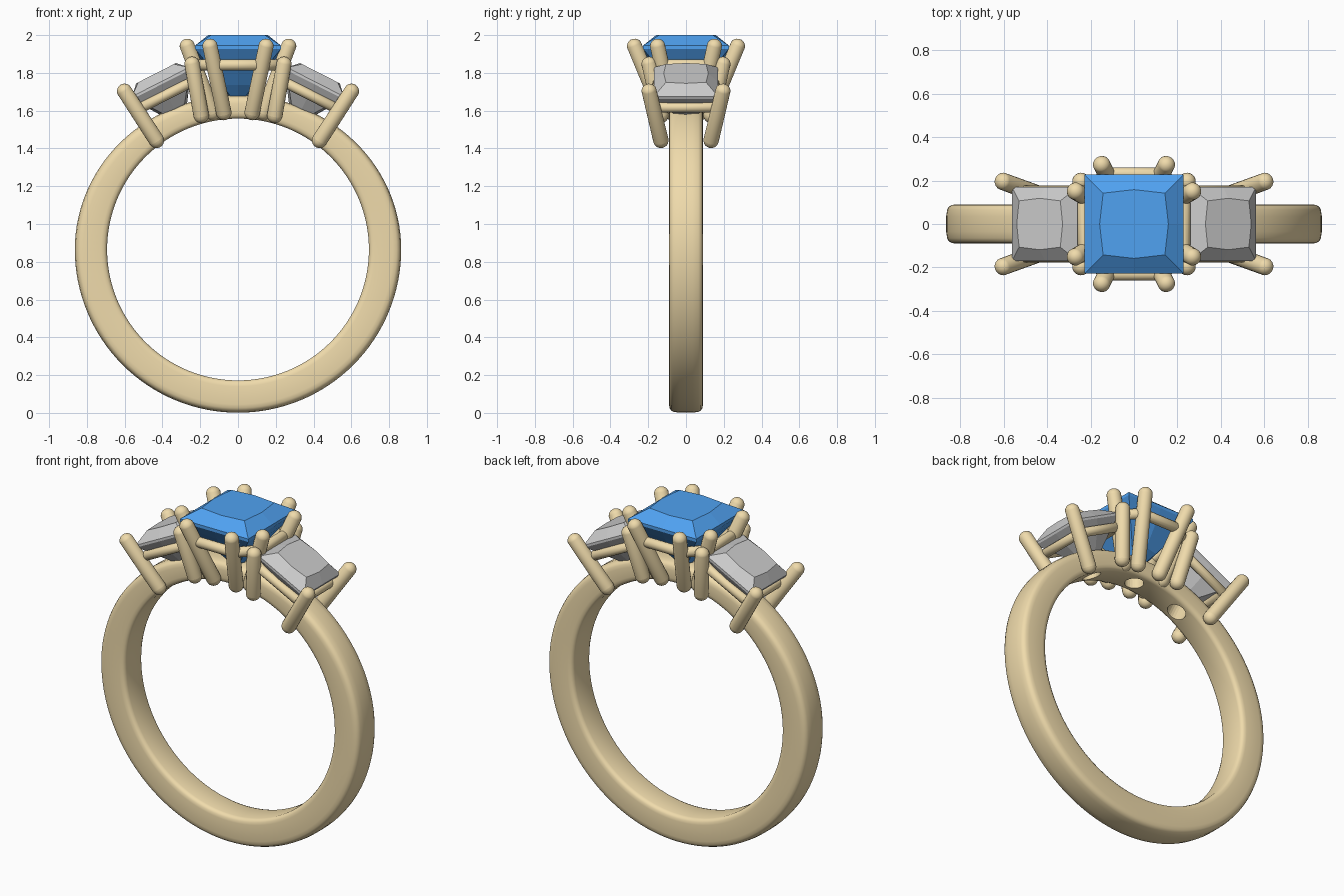
import bpy, bmesh, math
from mathutils import Vector, Matrix

if "Cube" in bpy.data.objects:
    bpy.data.objects.remove(bpy.data.objects["Cube"])


def material(name, rgb):
    m = bpy.data.materials.new(name)
    m.diffuse_color = (*rgb, 1)
    m.use_nodes = True
    m.node_tree.nodes["Principled BSDF"].inputs["Base Color"].default_value = m.diffuse_color
    return m


GOLD = material("gold", (0.87, 0.71, 0.41))
BLUE = material("blue_gem", (0.08, 0.36, 0.88))
CZ = 0.865      # height of the finger hole centre
TILT = math.radians(27)


def finish(name, bm, mat=None, smooth=None):
    bmesh.ops.recalc_face_normals(bm, faces=bm.faces[:])
    me = bpy.data.meshes.new(name)
    bm.to_mesh(me)
    bm.free()
    ob = bpy.data.objects.new(name, me)
    bpy.context.collection.objects.link(ob)
    if mat:
        me.materials.append(mat)
    if smooth:
        bpy.ops.object.select_all(action='DESELECT')
        ob.select_set(True)
        bpy.context.view_layer.objects.active = ob
        bpy.ops.object.shade_smooth_by_angle(angle=math.radians(smooth))
    return ob


def bridge(bm, a, b):
    n = len(a)
    for i in range(n):
        bm.faces.new((a[i], a[(i + 1) % n], b[(i + 1) % n], b[i]))


def capsule(name, top, bottom, r=0.041):
    """Round-ended rod between two points."""
    top, bottom = Vector(top), Vector(bottom)
    q = (top - bottom).to_track_quat('Z', 'Y')
    length = (top - bottom).length
    bm = bmesh.new()
    bmesh.ops.create_uvsphere(bm, u_segments=20, v_segments=12, radius=r)
    bmesh.ops.bisect_plane(bm, geom=bm.verts[:] + bm.edges[:] + bm.faces[:],
                           plane_co=(0, 0, 0), plane_no=(0, 0, 1))
    for v in bm.verts:
        if v.co.z > 1e-5:
            v.co.z += length
    bm.transform(Matrix.Translation(bottom) @ q.to_matrix().to_4x4())
    return finish(name, bm, GOLD, 50)


def rail(name, half, cut, r, matrix):
    """Round wire following a square with cut corners."""
    a, b = half, half - cut
    pts = [(a, -b), (a, b), (b, a), (-b, a), (-a, b), (-a, -b), (-b, -a), (b, -a)]
    cu = bpy.data.curves.new(name, 'CURVE')
    cu.dimensions = '3D'
    cu.bevel_depth = r
    cu.bevel_resolution = 4
    sp = cu.splines.new('POLY')
    sp.points.add(len(pts) - 1)
    for p, (x, y) in zip(sp.points, pts):
        p.co = (x, y, 0, 1)
    sp.use_cyclic_u = True
    ob = bpy.data.objects.new(name, cu)
    ob.matrix_world = matrix
    cu.materials.append(GOLD)
    bpy.context.collection.objects.link(ob)


def gem(name, half, matrix, mat=None, crown=0.055):
    """Square faceted stone, girdle at local z = 0."""
    k = half / 0.227
    # corner half width, mid-side half width, height
    levels = [(0.142, 0.158, crown / k), (0.227, 0.227, 0), (0.227, 0.227, -0.018),
              (0.185, 0.2, -0.07), (0.085, 0.105, -0.21)]
    bm = bmesh.new()
    rings = []
    for c, m, z in levels:
        pts = [(c, c), (0, m), (-c, c), (-m, 0), (-c, -c), (0, -m), (c, -c), (m, 0)]
        rings.append([bm.verts.new((x * k, y * k, z * k)) for x, y in pts])
    for a, b in zip(rings, rings[1:]):
        bridge(bm, a, b)
    bm.faces.new(rings[0])
    tip = bm.verts.new((0, 0, -0.32 * k))
    for i in range(8):
        bm.faces.new((rings[-1][i], rings[-1][(i + 1) % 8], tip))
    bm.transform(matrix)
    return finish(name, bm, mat)


# Band: rounded section swept round, thinner at the top
bm = bmesh.new()
loops = []
N = 128
for i in range(N):
    t = 2 * math.pi * i / N
    R = 0.865 - 0.048 * max(0, math.sin(t)) ** 2
    r = 0.693
    half = [(0.065, r), (0.079, r + 0.005), (0.087, r + 0.016), (0.09, r + 0.032),
            (0.09, R - 0.045), (0.087, R - 0.026), (0.079, R - 0.013), (0.065, R - 0.006), (0.035, R - 0.001)]
    prof = half + [(-y, d) for y, d in reversed(half)]
    loops.append([bm.verts.new((d * math.cos(t), y, CZ + d * math.sin(t))) for y, d in prof])
for i in range(N):
    bridge(bm, loops[i], loops[(i + 1) % N])
band = finish("band", bm, GOLD, 40)

# Openings in the band below each stone
bm = bmesh.new()
for ang in (-0.45, 0, 0.45):
    m = Matrix.Translation((0, 0, CZ)) @ Matrix.Rotation(ang, 4, 'Y') @ Matrix.Translation((0, 0, 0.75))
    bmesh.ops.create_cone(bm, cap_ends=True, segments=24, radius1=0.05, radius2=0.06, depth=0.3, matrix=m)
cutter = finish("opening_cutter", bm)
cutter.hide_render = True
cutter.hide_viewport = True
mod = band.modifiers.new("openings", 'BOOLEAN')
mod.object = cutter
mod.operation = 'DIFFERENCE'
mod.solver = 'EXACT'

# Centre stone, its rail and eight claws
gem("centre_stone", 0.227, Matrix.Translation((0, 0, 1.945)), BLUE)
rail("centre_rail", 0.232, 0.1, 0.03, Matrix.Translation((0, 0, 1.842)))
for sx in (-1, 1):
    for sy in (-1, 1):
        capsule("centre_claw", (sx * 0.148, sy * 0.272, 1.94), (sx * 0.075, sy * 0.125, 1.59))
        capsule("centre_claw", (sx * 0.268, sy * 0.15, 1.94), (sx * 0.135, sy * 0.075, 1.59))

# Tilted side stones with rails and four claws each
for s in (-1, 1):
    frame = Matrix.Translation((s * 0.41, 0, 1.752)) @ Matrix.Rotation(s * TILT, 4, 'Y')
    gem("side_stone", 0.17, frame, None, 0.052)
    rail("side_rail", 0.152, 0.02, 0.027, frame @ Matrix.Translation((0, 0, -0.075)))
    for sy in (-1, 1):
        capsule("side_outer_claw", (s * 0.6, sy * 0.195, 1.702), (s * 0.432, sy * 0.133, 1.443))
        capsule("side_inner_claw", (s * 0.243, sy * 0.195, 1.845), (s * 0.195, sy * 0.133, 1.575))
